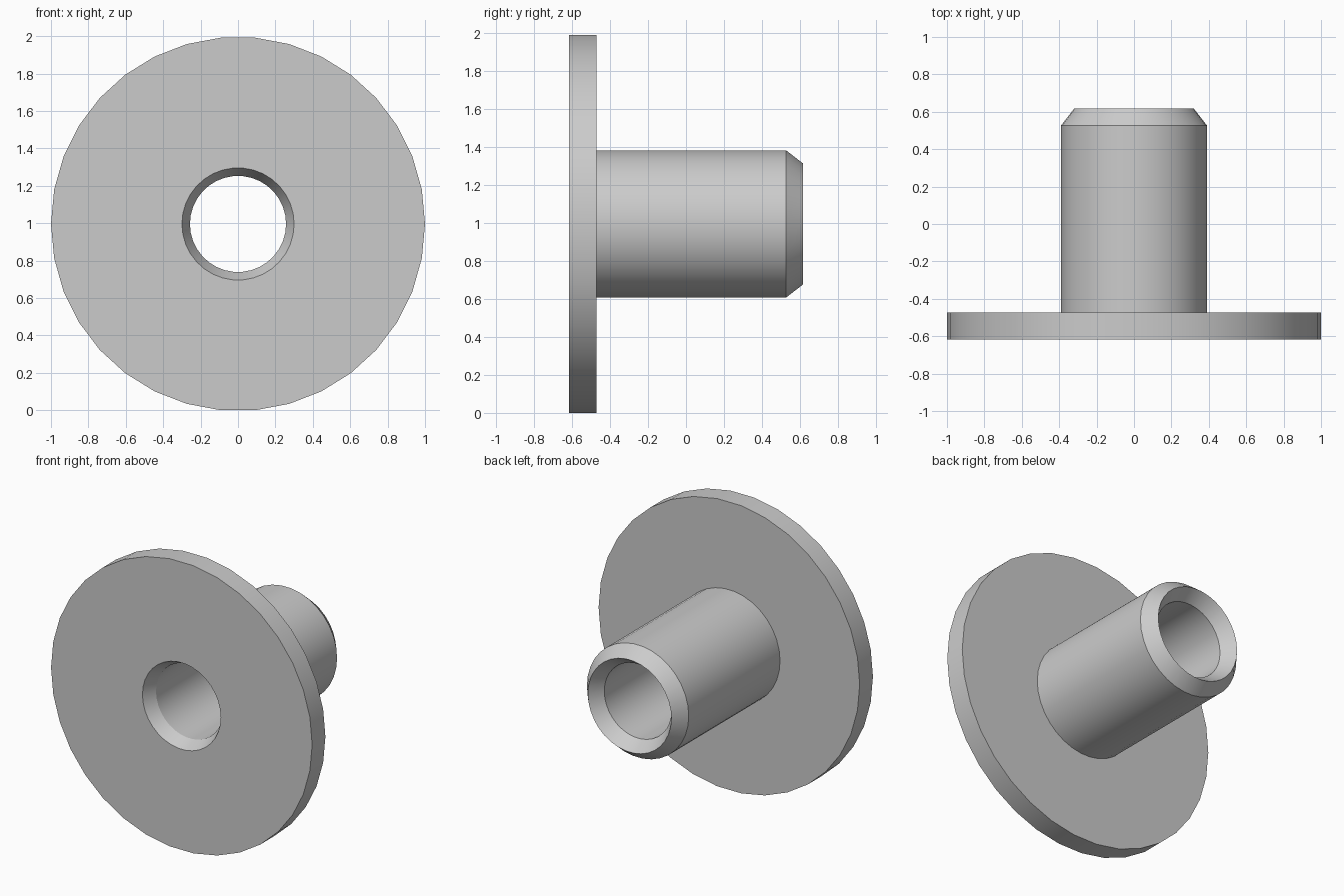
import bpy
import bmesh
import math

cube = bpy.data.objects.get("Cube")
if cube:
    bpy.data.objects.remove(cube, do_unlink=True)

SIDES = 34
CENTRE_Z = math.cos(math.pi / SIDES)  # the rim rests on a flat facet

grey = bpy.data.materials.new("plain grey")
grey.use_nodes = True
GREY = (0.6, 0.6, 0.6, 1)
grey.diffuse_color = GREY
grey.node_tree.nodes["Principled BSDF"].inputs["Base Color"].default_value = GREY


def lathe(name, profile):
    """Revolve a closed (radius, y) profile about the y axis."""
    bm = bmesh.new()
    rings = []
    for i in range(SIDES):
        a = math.tau * i / SIDES
        rings.append([bm.verts.new((r * math.cos(a), y, CENTRE_Z + r * math.sin(a)))
                      for r, y in profile])
    n = len(profile)
    for i in range(SIDES):
        here, after = rings[i], rings[(i + 1) % SIDES]
        for j in range(n):
            k = (j + 1) % n
            bm.faces.new((here[j], here[k], after[k], after[j]))
    bmesh.ops.recalc_face_normals(bm, faces=bm.faces)
    mesh = bpy.data.meshes.new(name)
    bm.to_mesh(mesh)
    bm.free()
    mesh.materials.append(grey)
    obj = bpy.data.objects.new(name, mesh)
    bpy.context.collection.objects.link(obj)
    bpy.ops.object.select_all(action="DESELECT")
    obj.select_set(True)
    bpy.context.view_layer.objects.active = obj
    bpy.ops.object.shade_smooth_by_angle(angle=math.radians(25))
    return obj


# Flange and hollow sleeve in one turned piece, chamfered at both ends of the bore
lathe("flanged_sleeve", [
    (0.30, -0.617), (1.0, -0.617), (1.0, -0.472),  # flange
    (0.39, -0.472), (0.39, 0.527), (0.32, 0.617),  # sleeve and tip chamfer
    (0.257, 0.527), (0.257, -0.53),                # bore
])
